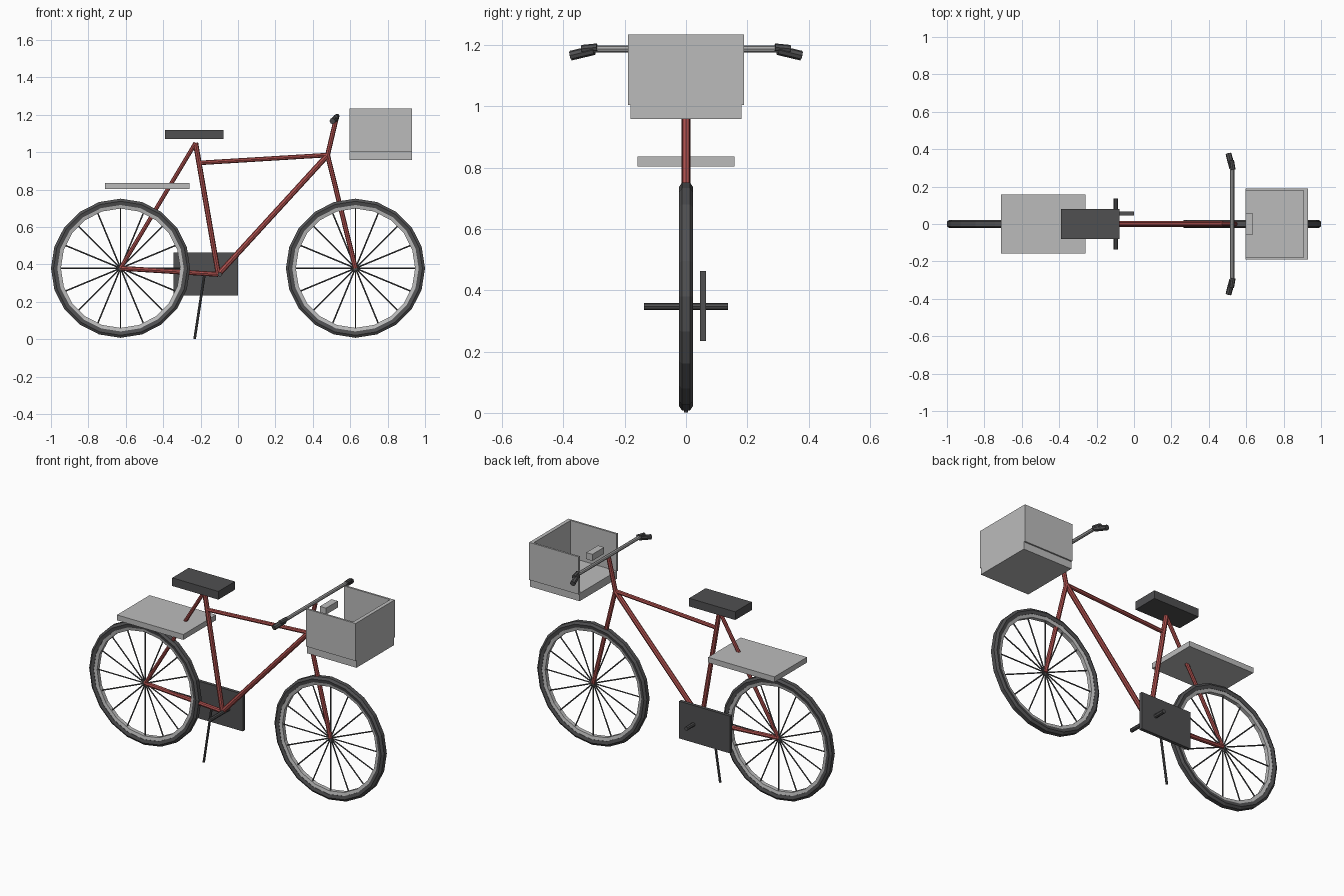
import bpy, bmesh
from math import sin, cos, pi
from mathutils import Vector

cube = bpy.data.objects.get("Cube")
if cube:
    bpy.data.objects.remove(cube, do_unlink=True)


def material(name, rgb):
    m = bpy.data.materials.new(name)
    m.use_nodes = True
    m.diffuse_color = (*rgb, 1)
    m.node_tree.nodes["Principled BSDF"].inputs["Base Color"].default_value = (*rgb, 1)
    return m


RED = material("red paint", (0.42, 0.08, 0.075))
LIGHT = material("light grey", (0.5, 0.5, 0.5))
STEEL = material("steel grey", (0.4, 0.4, 0.4))
DARK = material("dark rubber", (0.08, 0.08, 0.083))


def finish(name, bm, mat):
    bmesh.ops.recalc_face_normals(bm, faces=bm.faces)
    mesh = bpy.data.meshes.new(name)
    bm.to_mesh(mesh)
    bm.free()
    mesh.materials.append(mat)
    ob = bpy.data.objects.new(name, mesh)
    bpy.context.collection.objects.link(ob)
    return ob


def box(name, x, y, z, mat):
    """Box from (low, high) ranges on each axis."""
    bm = bmesh.new()
    bmesh.ops.create_cube(bm, size=1)
    for v in bm.verts:
        v.co = [r[0] if c < 0 else r[1] for c, r in zip(v.co, (x, y, z))]
    return finish(name, bm, mat)


def add_tube(bm, a, b, radius, sides=8):
    a, b = Vector(a), Vector(b)
    made = bmesh.ops.create_cone(bm, cap_ends=True, segments=sides,
                                 radius1=radius, radius2=radius, depth=(b - a).length)
    turn = (b - a).to_track_quat("Z", "Y")
    for v in made["verts"]:
        v.co = turn @ v.co + (a + b) / 2


def tube(name, a, b, radius, mat, sides=8):
    bm = bmesh.new()
    add_tube(bm, a, b, radius, sides)
    return finish(name, bm, mat)


def ring(name, centre, profile, mat, sides=20):
    """Closed (radius, y) profile turned around the wheel axle."""
    bm = bmesh.new()
    loops = []
    for i in range(sides):
        t = 2 * pi * i / sides
        loops.append([bm.verts.new((centre[0] + r * cos(t), y, centre[2] + r * sin(t)))
                      for r, y in profile])
    n = len(profile)
    for i in range(sides):
        p, q = loops[i], loops[(i + 1) % sides]
        for j in range(n):
            k = (j + 1) % n
            bm.faces.new((p[j], p[k], q[k], q[j]))
    return finish(name, bm, mat)


# Key points of the frame
rear_hub, front_hub = (-0.628, 0, 0.38), (0.628, 0, 0.38)
crank, seat_top = (-0.105, 0, 0.347), (-0.227, 0, 1.05)
head, stem_top = (0.479, 0, 0.985), (0.525, 0, 1.18)

# Wheels
tyre = [(0.372, -0.013), (0.372, 0.013), (0.358, 0.0225),
        (0.338, 0.018), (0.338, -0.018), (0.358, -0.0225)]
rim = [(0.341, -0.017), (0.341, 0.017), (0.319, 0.012), (0.319, -0.012)]
for side, hub in (("rear", rear_hub), ("front", front_hub)):
    ring(side + "_tyre", hub, tyre, DARK)
    ring(side + "_rim", hub, rim, LIGHT)
    bm = bmesh.new()
    for i in range(8):
        arm = Vector((cos(pi * i / 8), 0, sin(pi * i / 8))) * 0.325
        add_tube(bm, Vector(hub) - arm, Vector(hub) + arm, 0.004, 6)
    finish(side + "_spokes", bm, DARK)

# Frame tubes
for name, a, b, r in (
        ("seat_tube", seat_top, crank, 0.014),
        ("top_tube", (-0.21, 0, 0.943), head, 0.012),
        ("down_tube", head, crank, 0.015),
        ("seat_stay", seat_top, rear_hub, 0.011),
        ("chain_stay", rear_hub, crank, 0.013),
        ("front_fork", head, front_hub, 0.013),
        ("stem", head, stem_top, 0.013)):
    tube(name, a, b, r, RED)

# Handlebar with grips and brake mounts
tube("handlebar", (0.525, -0.31, 1.188), (0.525, 0.31, 1.188), 0.011, STEEL)
for name, s in (("left", 1), ("right", -1)):
    tube(name + "_grip", (0.525, s * 0.3, 1.184), (0.505, s * 0.376, 1.166), 0.016, DARK)
    tube(name + "_brake_mount", (0.53, s * 0.29, 1.193), (0.522, s * 0.34, 1.188), 0.013, DARK)

# Seat and rear rack
box("seat", (-0.39, -0.077), (-0.08, 0.08), (1.07, 1.12), DARK)
box("rear_rack", (-0.71, -0.26), (-0.158, 0.158), (0.804, 0.837), LIGHT)

# Chain guard, pedal axle and kickstand
box("chain_guard", (-0.345, 0), (0.046, 0.066), (0.235, 0.463), DARK)
tube("pedal_axle", (-0.097, -0.137, 0.347), (-0.097, 0.137, 0.347), 0.012, DARK)
tube("kickstand", (-0.178, 0, 0.355), (-0.232, 0, 0.002), 0.007, DARK)

# Basket, open at the top and towards the rider
box("basket_base", (0.595, 0.93), (-0.181, 0.181), (0.96, 1.008), LIGHT)
box("basket_front_wall", (0.907, 0.93), (-0.18, 0.18), (1.008, 1.235), LIGHT)
for name, s in (("left", 1), ("right", -1)):
    box("basket_%s_wall" % name, (0.595, 0.93), sorted((s * 0.178, s * 0.19)),
        (1.005, 1.235), LIGHT)
box("basket_mount", (0.595, 0.637), (-0.057, 0.057), (1.16, 1.2), LIGHT)
